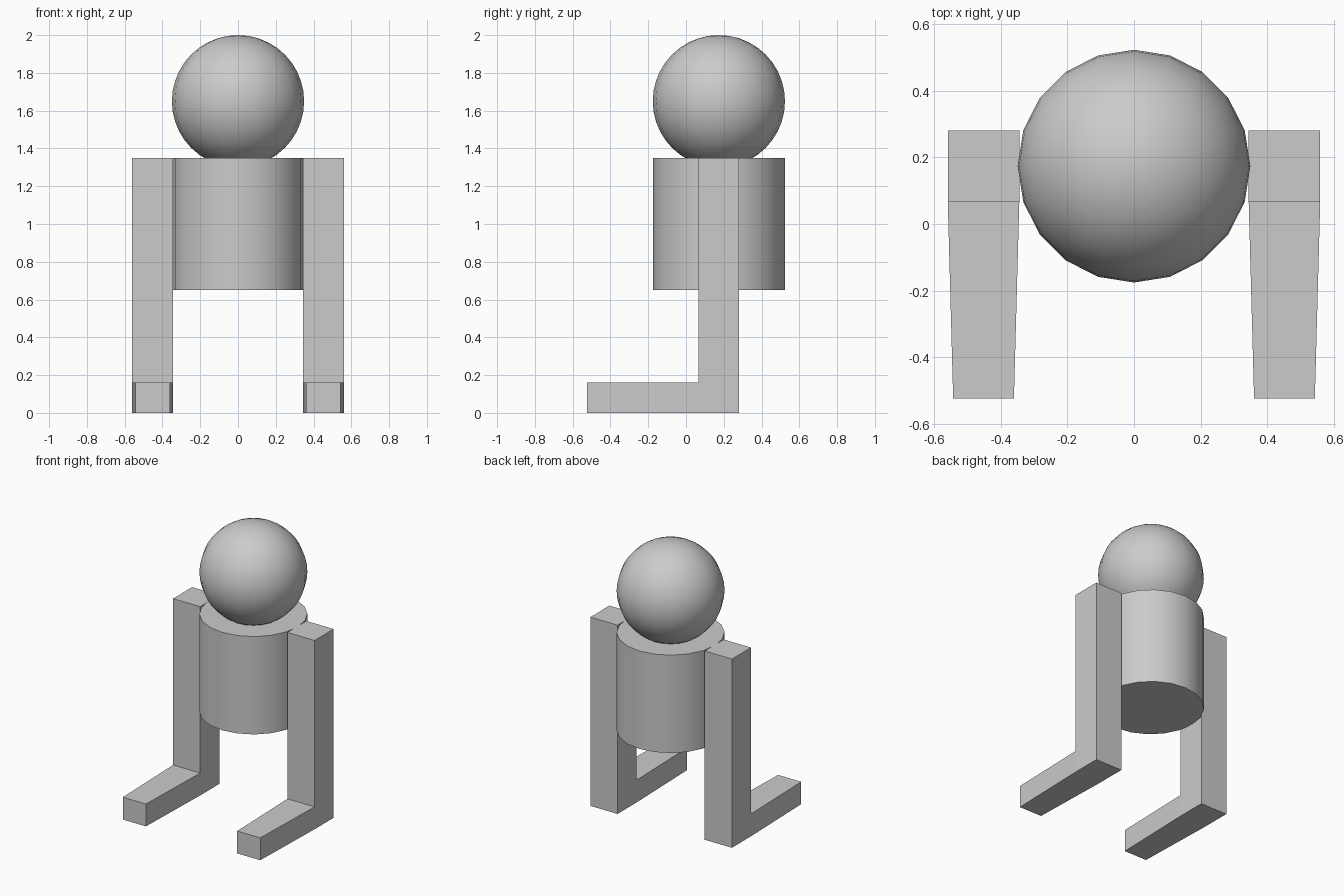
import bpy
import bmesh
from mathutils import Vector

if "Cube" in bpy.data.objects:
    bpy.data.objects.remove(bpy.data.objects["Cube"])

CENTRE_Y = 0.174
RADIUS = 0.35


def smooth(obj):
    bpy.ops.object.select_all(action='DESELECT')
    obj.select_set(True)
    bpy.context.view_layer.objects.active = obj
    bpy.ops.object.shade_smooth_by_angle(angle=0.7)


def extrude(bm, face, offset):
    """Extrude one face and return the new end face."""
    result = bmesh.ops.extrude_face_region(bm, geom=[face])["geom"]
    end = next(g for g in result if isinstance(g, bmesh.types.BMFace))
    bmesh.ops.translate(bm, verts=end.verts, vec=offset)
    bmesh.ops.delete(bm, geom=[face] if face.is_valid else [], context='FACES_ONLY')
    return end


# Body: 20-sided drum
bpy.ops.mesh.primitive_cylinder_add(vertices=20, radius=RADIUS, depth=0.7,
                                    location=(0, CENTRE_Y, 1.0))
body = bpy.context.object
body.name = "body"
smooth(body)

# Head: ball sunk slightly into the body
bpy.ops.mesh.primitive_uv_sphere_add(segments=20, ring_count=20, radius=RADIUS,
                                     location=(0, CENTRE_Y, 1.65))
head = bpy.context.object
head.name = "head"
smooth(head)

# Legs: square post with a tapered foot pulled out of its front, mirrored
X0, X1, Y0, Y1 = 0.345, 0.56, 0.066, 0.281
FOOT_HEIGHT, TOP, TOE_Y = 0.16, 1.35, -0.525

bm = bmesh.new()
corners = [(X0, Y0), (X1, Y0), (X1, Y1), (X0, Y1)]
base = bm.faces.new([bm.verts.new((x, y, 0)) for x, y in reversed(corners)])
ankle = bmesh.ops.extrude_face_region(bm, geom=[base], use_keep_orig=True)["geom"]
ankle_top = next(g for g in ankle if isinstance(g, bmesh.types.BMFace))
bmesh.ops.translate(bm, verts=ankle_top.verts, vec=(0, 0, FOOT_HEIGHT))
extrude(bm, ankle_top, Vector((0, 0, TOP - FOOT_HEIGHT)))

# Foot
front = next(f for f in bm.faces
             if all(abs(v.co.y - Y0) < 1e-4 and v.co.z < FOOT_HEIGHT + 1e-4 for v in f.verts))
toe = extrude(bm, front, Vector((0, TOE_Y - Y0, 0)))
middle = (X0 + X1) / 2
for v in toe.verts:
    v.co.x = middle + (v.co.x - middle) * 0.85
bmesh.ops.recalc_face_normals(bm, faces=bm.faces)

mesh = bpy.data.meshes.new("legs")
bm.to_mesh(mesh)
bm.free()
legs = bpy.data.objects.new("legs", mesh)
bpy.context.collection.objects.link(legs)
mirror = legs.modifiers.new("mirror", 'MIRROR')
mirror.use_mirror_merge = False
